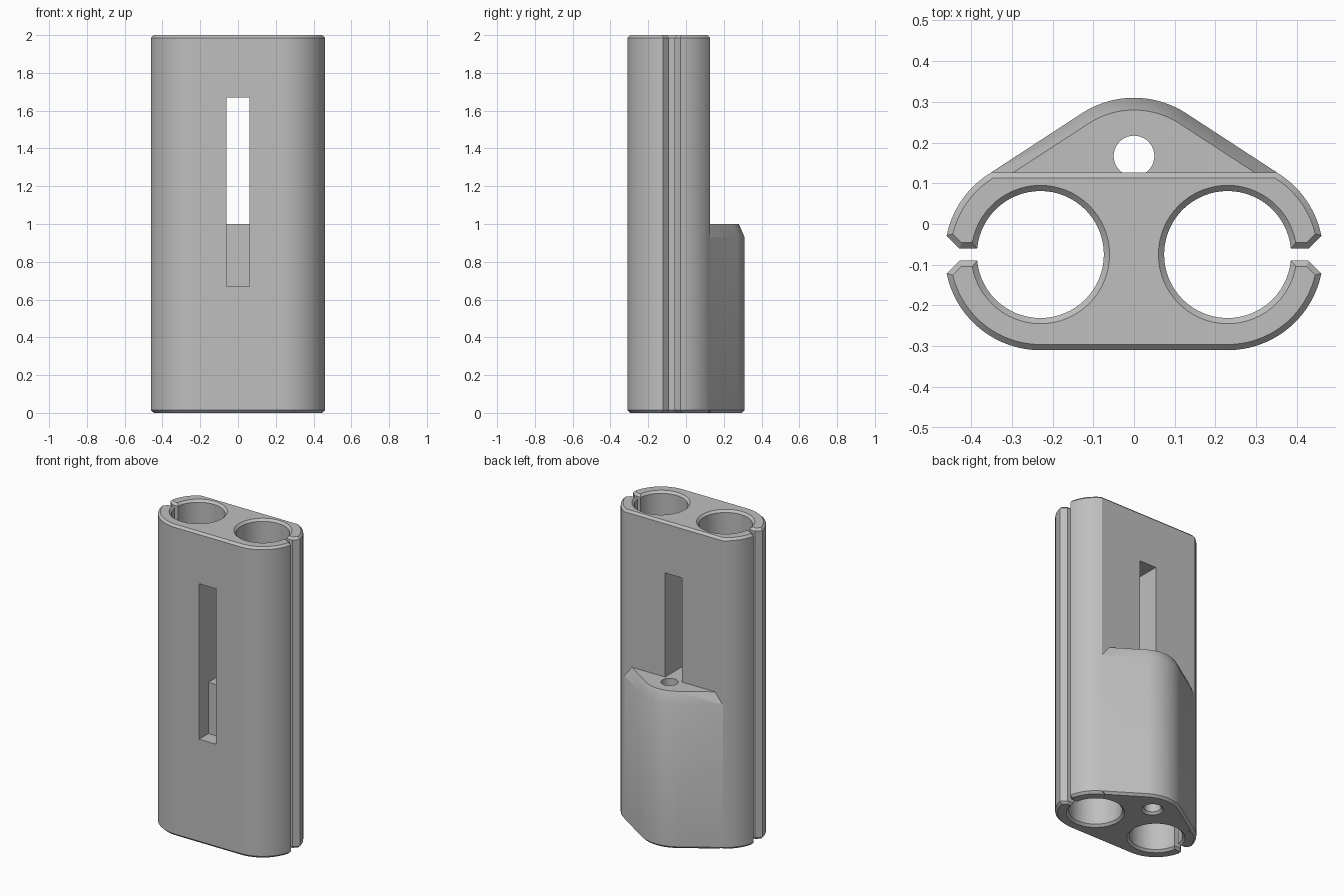
import bpy, bmesh, math

cube = bpy.data.objects.get("Cube")
if cube:
    bpy.data.objects.remove(cube, do_unlink=True)

# Main dimensions
H, C = 2.0, 0.014            # height, edge chamfer
CX, CY, R = 0.23, -0.075, 0.235   # tube centres and outer radius
BORE, BACK = 0.156, 0.127    # tube bore, flat back
LUG_Y, LUG_TOP = 0.075, 1.0  # lug arc centre and height
SLOT, PLUG_FRONT = 0.06, -0.215

grey = bpy.data.materials.new("plain grey")
grey.use_nodes = True
grey.diffuse_color = (0.52, 0.52, 0.52, 1)
grey.node_tree.nodes["Principled BSDF"].inputs["Base Color"].default_value = grey.diffuse_color


def arc(cx, cy, r, a0, a1, n):
    return [(cx + r * math.cos(a0 + (a1 - a0) * i / n),
             cy + r * math.sin(a0 + (a1 - a0) * i / n)) for i in range(n + 1)]


def loft(name, rings):
    """Closed solid through (z, outline) rings with matching point counts."""
    bm = bmesh.new()
    loops = [[bm.verts.new((x, y, z)) for x, y in pts] for z, pts in rings]
    n = len(loops[0])
    for low, high in zip(loops, loops[1:]):
        for i in range(n):
            j = (i + 1) % n
            bm.faces.new((low[i], low[j], high[j], high[i]))
    bm.faces.new(loops[0][::-1])
    bm.faces.new(loops[-1])
    bmesh.ops.recalc_face_normals(bm, faces=bm.faces)
    mesh = bpy.data.meshes.new(name)
    bm.to_mesh(mesh)
    bm.free()
    mesh.materials.append(grey)
    obj = bpy.data.objects.new(name, mesh)
    bpy.context.collection.objects.link(obj)
    return obj


def combine(target, tool, operation):
    mod = target.modifiers.new(operation, "BOOLEAN")
    mod.object, mod.operation, mod.solver = tool, operation, "EXACT"
    bpy.context.view_layer.objects.active = target
    bpy.ops.object.modifier_apply(modifier=mod.name)
    bpy.data.objects.remove(tool, do_unlink=True)


def mirrored(half):
    return half + [(-x, y) for x, y in reversed(half)]


# Outline of the twin tube body, cut flat at the back
def body_outline(inset):
    r = R - inset
    end = math.asin((BACK - inset - CY) / r)
    return mirrored(arc(CX, CY, r, -math.pi / 2, end, 32))


# Outline of the rear lug with its plug reaching forward into the slot
def lug_outline(inset):
    r = R - inset
    slope = math.atan2(CX, LUG_Y - CY)          # direction of the flank normal
    nx, ny = math.cos(slope), math.sin(slope)
    flank_x = CX + r * nx - (BACK - CY - r * ny) * ny / nx
    half = [(SLOT + 0.003, PLUG_FRONT), (SLOT + 0.003, 0.1),
            (min(flank_x, 0.33) - 0.02, 0.1), (flank_x, BACK)]
    half += arc(0, LUG_Y, r, slope, math.pi / 2, 16)[:-1]
    return half + [(0, LUG_Y + r)] + [(-x, y) for x, y in reversed(half)]


# Side slit outline with a flared mouth, grown by e
def slit_outline(side, e):
    w, kink = 0.015 + e, 0.429 - 0.4 * e
    half = [(0.33, w), (kink, w), (0.52, w + 0.52 - kink)]
    pts = [(x, CY - y) for x, y in half] + [(x, CY + y) for x, y in reversed(half)]
    return [(side * x, y) for x, y in pts]


body = loft("twin_tube_holder", [(0, body_outline(C)), (C, body_outline(0)),
                                 (H - C, body_outline(0)), (H, body_outline(C))])

# Window slot through the middle
slot = loft("slot_cutter", [(z, mirrored([(SLOT, -0.5), (SLOT, 0.5)])) for z in (0.67, 1.67)])
combine(body, slot, "DIFFERENCE")

# Rear lug
lug = loft("rear_lug", [(0, lug_outline(C)), (C, lug_outline(0)),
                        (0.93, lug_outline(0)), (LUG_TOP, lug_outline(0.03))])
combine(body, lug, "UNION")

# Chamfered tube bores and side slits
for side in (1, -1):
    def ring(e):
        return arc(side * CX, CY, BORE + e, 0, math.tau, 64)[:-1]
    for name, shape in (("bore_cutter", ring),
                        ("slit_cutter", lambda e: slit_outline(side, e))):
        cutter = loft(name, [(-C, shape(2 * C)), (C, shape(0)),
                             (H - C, shape(0)), (H + C, shape(2 * C))])
        combine(body, cutter, "DIFFERENCE")

# Small hole up through the lug, chamfered at the bottom
def pin(e):
    return arc(0, 0.167, 0.05 + e, 0, math.tau, 40)[:-1]


combine(body, loft("pin_cutter", [(-C, pin(2 * C)), (C, pin(0)), (LUG_TOP + 0.02, pin(0))]),
        "DIFFERENCE")

# Smooth curves, crisp edges
for o in bpy.context.selected_objects:
    o.select_set(False)
body.select_set(True)
bpy.context.view_layer.objects.active = body
bpy.ops.object.shade_smooth_by_angle(angle=math.radians(30))
